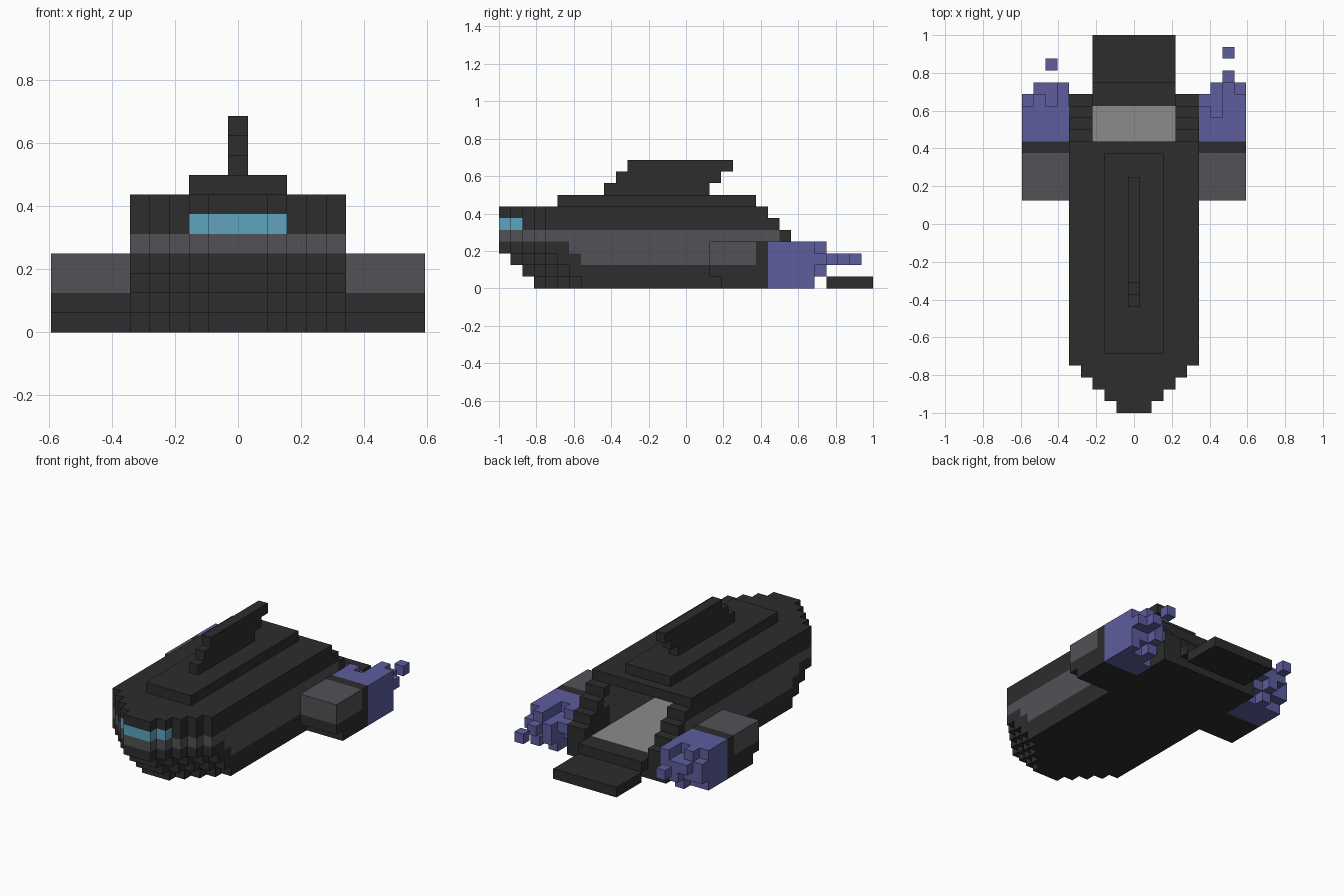
import bpy, bmesh
from mathutils import Vector

if "Cube" in bpy.data.objects:
    bpy.data.objects.remove(bpy.data.objects["Cube"], do_unlink=True)

U = 1 / 16  # block size
DARK, GREY, PALE, CYAN, VIOLET = range(5)
COLOURS = [("charcoal", (0.026, 0.026, 0.026)),
           ("slate_grey", (0.085, 0.083, 0.094)),
           ("pale_grey", (0.26, 0.26, 0.26)),
           ("window_cyan", (0.112, 0.376, 0.515)),
           ("exhaust_violet", (0.109, 0.109, 0.342))]


def material(name, rgb):
    mat = bpy.data.materials.new(name)
    mat.use_nodes = True
    mat.diffuse_color = (*rgb, 1)
    for node in mat.node_tree.nodes:
        if node.type == 'BSDF_PRINCIPLED':
            node.inputs["Base Color"].default_value = (*rgb, 1)
    return mat


MATS = [material(*c) for c in COLOURS]


def block(xs, ys, zs):
    return {(x, y, z) for x in range(*xs) for y in range(*ys) for z in range(*zs)}


def build(name, cells, colour):
    """Skin a set of blocks with outer faces, coloured by a rule, then merge flat areas."""
    bm = bmesh.new()
    for cell in cells:
        centre = Vector(cell) + Vector((0, 0.5, 0.5))
        for axis in range(3):
            for sign in (-1, 1):
                n = [0, 0, 0]
                n[axis] = sign
                if tuple(a + b for a, b in zip(cell, n)) in cells:
                    continue
                u, v = Vector(), Vector()
                u[(axis + 1) % 3] = 0.5
                v[(axis + 2) % 3] = 0.5 * sign
                mid = centre + Vector(n) / 2
                corners = (mid - u - v, mid + u - v, mid + u + v, mid - u + v)
                face = bm.faces.new([bm.verts.new(c * U) for c in corners])
                face.material_index = colour(cell, n)
    bmesh.ops.remove_doubles(bm, verts=bm.verts, dist=U / 10)
    bmesh.ops.dissolve_limit(bm, angle_limit=0.01, verts=bm.verts, edges=bm.edges,
                             delimit={'MATERIAL'})
    mesh = bpy.data.meshes.new(name)
    bm.to_mesh(mesh)
    bm.free()
    for mat in MATS:
        mesh.materials.append(mat)
    obj = bpy.data.objects.new(name, mesh)
    bpy.context.collection.objects.link(obj)
    return obj


def plain(index):
    return lambda cell, n: index


# Hull: stepped nose that recedes below, stepped stern, hollow bay open at the back
hull = set()
for z in range(7):
    nose = -16 + max(0, 3 - z)
    for y in range(nose, min(11, 13 - z)):
        half = min(5, 1 + y - nose)
        hull |= block((-half, half + 1), (y, y + 1), (z, z + 1))
hull -= block((-3, 4), (-6, 12), (2, 6))
hull |= block((-3, 4), (10, 12), (1, 2))


def hull_colour(cell, n):
    x, y, z = cell
    if z == 1 and n[2] == 1 and abs(x) <= 3 and y < 10:
        return PALE
    if -7 <= y < 7 and 2 <= z <= 6 and (
            (abs(x) == 4 and n[0] * x < 0) or (z == 6 and n[2] == -1)
            or (y == -7 and n[1] == 1)):
        return GREY
    if n[2]:
        return DARK
    if z == 5 and abs(x) <= 2 and y < -14:
        return CYAN
    if z == 4 and y < 8 and n[1] != 1:
        return GREY
    if n[0] and (z == 3 and -10 <= y < 6 or z == 2 and -9 <= y < 6):
        return GREY
    return DARK


build("hull", hull, hull_colour)

# Roof plate, swept fin and loading ramp
build("roof_plate", block((-2, 3), (-11, 6), (7, 8)), plain(DARK))
fin = set()
for i in range(3):
    fin |= block((0, 1), (i - 7, i + 2), (8 + i, 9 + i))
build("fin", fin, plain(DARK))
build("ramp", block((-3, 4), (12, 16), (0, 1)), plain(DARK))


# Engine pods, one on each side
def pod_colour(cell, n):
    return GREY if cell[2] >= 2 and cell[1] < 6 and n[1] != 1 else DARK


for side, x0 in (("left", 6), ("right", -9)):
    pod = block((x0, x0 + 4), (2, 7), (0, 4)) - block((x0, x0 + 4), (2, 3), (0, 1))
    build(side + "_engine_pod", pod, pod_colour)

# Ragged exhaust: end of each column, inner to outer, from the bottom row up
EXHAUST = {
    "left": (1, ["9 11 10 11", "10 12 11 11", "11 12 13 12", "10 9 12 11"], (8, 14, 2)),
    "right": (-1, ["10 11 10 10", "11 12 11 11", "12 12 12 11", "12 10 11 10"], (-7, 13, 2)),
}
for side, (sign, rows, spark) in EXHAUST.items():
    flame = {spark}
    for z, row in enumerate(rows):
        for i, end in enumerate(row.split()):
            x = sign * (6 + i)
            flame |= block((x, x + 1), (7, int(end)), (z, z + 1))
    build(side + "_exhaust", flame, plain(VIOLET))
